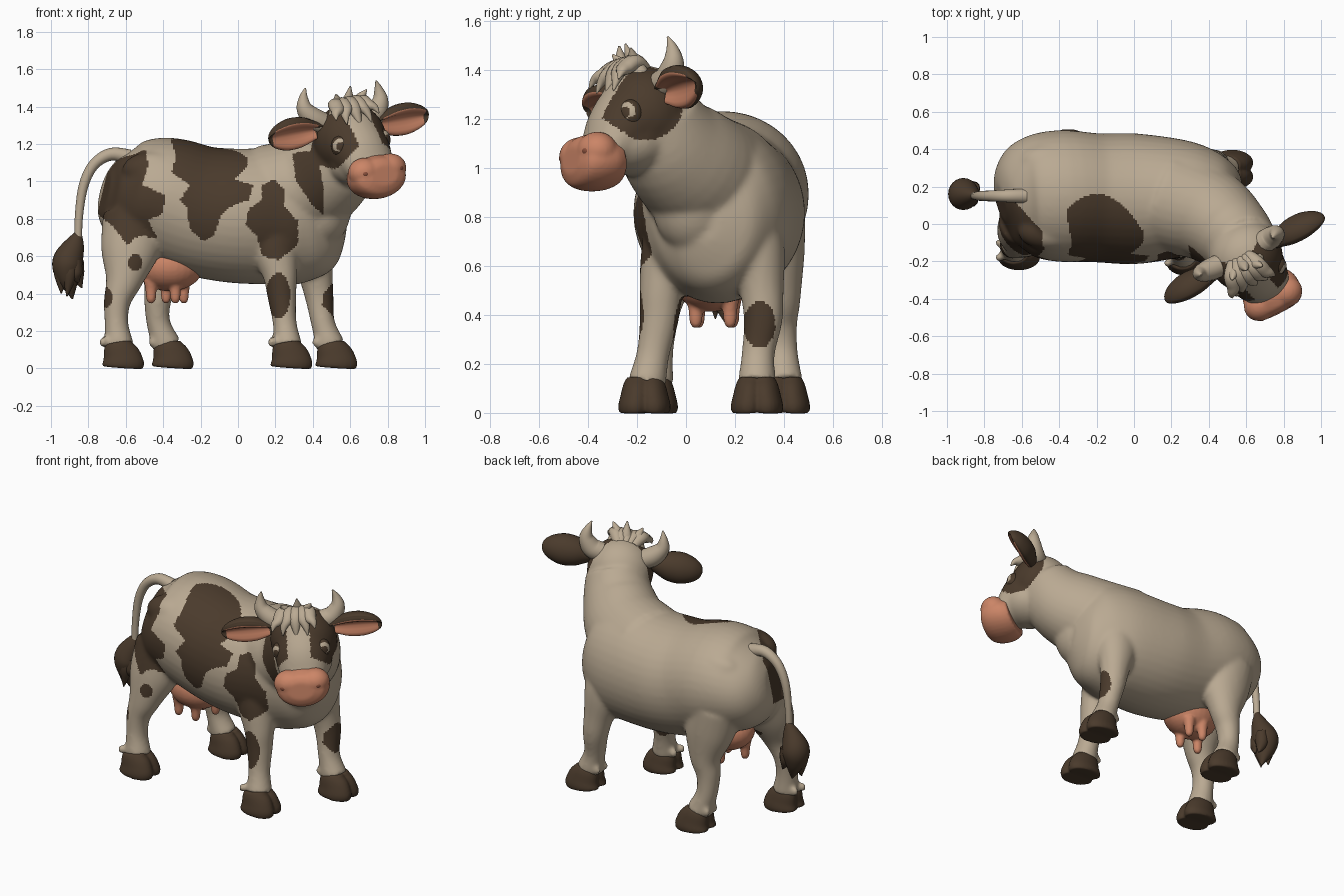
import bpy, bmesh, math
from mathutils import Vector, Matrix

if "Cube" in bpy.data.objects:
    bpy.data.objects.remove(bpy.data.objects["Cube"])


def material(name, r, g, b):
    m = bpy.data.materials.new(name)
    m.diffuse_color = (r, g, b, 1)
    m.use_nodes = True
    m.node_tree.nodes["Principled BSDF"].inputs["Base Color"].default_value = m.diffuse_color
    return m


CREAM = material("cream", .49, .40, .29)
BROWN = material("dark brown", .069, .043, .025)
PINK = material("salmon pink", .60, .235, .135)
NOSTRIL = material("deep pink", .25, .08, .045)

# Head frame: side, forward and up axes of the turned, slightly tilted head
L = Vector((.876, .459, .146)).normalized()
F = Vector((.464, -.886, 0)).normalized()
U = F.cross(L).normalized()
H = Vector((.60, -.17, 1.20))
HEAD = Matrix((L, F, U)).transposed().to_4x4()
HEAD.translation = H
WORLD = Matrix.Identity(4)


def resample(pts, n):
    """Smooth curve through tuples of centre and radii."""
    out = []
    for i in range(len(pts) - 1):
        p0, p1, p2, p3 = (pts[max(i - 1, 0)], pts[i], pts[i + 1], pts[min(i + 2, len(pts) - 1)])
        for k in range(n):
            t = k / n
            out.append([b + .5 * t * (c - a + t * (2 * a - 5 * b + 4 * c - d + t * (3 * (b - c) + d - a)))
                        for a, b, c, d in zip(p0, p1, p2, p3)])
    return out + [list(pts[-1])]


def loft(bm, pts, up, frame=WORLD, seg=24, n=5):
    """Tube through (x, y, z, side radius, up radius)."""
    pts = resample(pts, n)
    cs = [Vector(p[:3]) for p in pts]
    rings = []
    for i, p in enumerate(pts):
        t = (cs[min(i + 1, len(cs) - 1)] - cs[max(i - 1, 0)]).normalized()
        side = t.cross(Vector(up)).normalized()
        v = side.cross(t)
        a, b = max(p[3], .003), max(p[4], .003)
        rings.append([bm.verts.new(frame @ (cs[i] + side * a * math.cos(w) + v * b * math.sin(w)))
                      for w in (2 * math.pi * k / seg for k in range(seg))])
    for r, s in zip(rings, rings[1:]):
        for k in range(seg):
            j = (k + 1) % seg
            bm.faces.new((r[k], r[j], s[j], s[k]))
    bm.faces.new(rings[0])
    bm.faces.new(rings[-1])


def ball(bm, c, r, frame=WORLD, u=28, v=18):
    m = frame @ Matrix.Translation(c) @ Matrix.Diagonal((*r, 1))
    bmesh.ops.create_uvsphere(bm, u_segments=u, v_segments=v, radius=1, matrix=m)


def finish(bm, name, mats, voxel=0, smooth=0):
    bmesh.ops.recalc_face_normals(bm, faces=bm.faces[:])
    me = bpy.data.meshes.new(name)
    bm.to_mesh(me)
    bm.free()
    ob = bpy.data.objects.new(name, me)
    bpy.context.collection.objects.link(ob)
    if voxel:
        rm = ob.modifiers.new("fuse", 'REMESH')
        rm.mode, rm.voxel_size = 'VOXEL', voxel
        sm = ob.modifiers.new("soften", 'SMOOTH')
        sm.factor, sm.iterations = .5, smooth
        dg = bpy.context.evaluated_depsgraph_get()
        me = bpy.data.meshes.new_from_object(ob.evaluated_get(dg))
        ob.modifiers.clear()
        ob.data = me
        me.materials.clear()
    for m in mats:
        me.materials.append(m)
    me.shade_smooth()
    if not voxel:
        me.set_sharp_from_angle(angle=math.radians(60))
    return ob


# Torso, with hip bones and brisket
bm = bmesh.new()
loft(bm, [(-.715, .12, .94, .10, .11), (-.67, .13, .93, .23, .20), (-.56, .145, .91, .32, .285),
          (-.40, .15, .90, .352, .338), (-.20, .14, .84, .345, .35), (0, .135, .815, .35, .36),
          (.20, .135, .815, .325, .365), (.35, .12, .81, .295, .36), (.46, .10, .80, .24, .31),
          (.53, .08, .80, .16, .21), (.565, .07, .80, .07, .10)], (0, 0, 1), seg=40)
for y in (-.04, .33):
    ball(bm, (-.45, y, 1.06), (.17, .10, .10))
ball(bm, (.45, .03, .86), (.155, .17, .21))
# Neck
loft(bm, [(.18, .13, .92, .28, .28), (.39, .05, .98, .255, .26), (.53, -.06, 1.09, .215, .23),
          (.60, -.13, 1.22, .18, .18)], (0, 0, 1), seg=32)
# Skull, jaw and snout
ball(bm, (0, 0, .02), (.2, .19, .2), HEAD)
ball(bm, (0, .07, -.10), (.165, .17, .13), HEAD)
loft(bm, [(0, .02, .02, .18, .18), (0, .12, -.06, .165, .15), (0, .20, -.13, .135, .10),
          (0, .25, -.16, .11, .07)], (0, 0, 1), HEAD)

# Legs: foot position, offsets of the joints from the foot, joint heights, radii
FORE = ((.85, .12, .15), (.65, .115, .13), (.50, .09, .093), (.38, .08, .077), (.24, .068, .064), (.12, .08, .08))
HIND = ((.80, .15, .18), (.62, .125, .155), (.47, .09, .10), (.36, .075, .073), (.24, .068, .064), (.12, .08, .08))
LEGS = (
    (.285, -.17, FORE, (-.11, -.09, -.06, -.05, -.035, -.02), (.15, .10, .07, .06, .035, .01)),
    (.525, .29, FORE, (-.18, -.14, -.11, -.09, -.07, -.03), (-.03, .0, .02, .025, .005, 0)),
    (-.615, -.14, HIND, (.07, .035, .005, -.03, -.035, -.02), (.15, .09, .045, .03, .02, .01)),
    (-.35, .40, HIND, (-.10, -.07, -.06, -.08, -.075, -.03), (-.06, -.04, -.02, -.02, -.01, 0)))
for x, y, joints, dx, dy in LEGS:
    loft(bm, [(x + a, y + b, z, ry, rx) for (z, ry, rx), a, b in zip(joints, dx, dy)], (1, 0, 0))
    for s in (-1, 1):   # dewclaws
        ball(bm, (x - .105, y + s * .04, .14), (.026, .022, .03))
hide = finish(bm, "hide", (CREAM, BROWN), .011, 16)

# Coat patches on the near flank, as outlines in x and z
RUMP = [(-.7, 1.24), (-.5, 1.2), (-.48, 1.09), (-.51, .98), (-.39, .925), (-.40, .83), (-.48, .79),
        (-.43, .695), (-.53, .71), (-.59, .66), (-.67, .76), (-.78, .85), (-.78, 1.15)]
FLANK = [(-.37, 1.25), (.05, 1.25), (.05, 1.08), (-.02, 1.01), (.08, .98), (.06, .9), (-.03, .87), (-.09, .82),
         (-.13, .71), (-.19, .68), (-.26, .75), (-.27, .855), (-.31, .9), (-.26, .98), (-.355, 1.05), (-.33, 1.14)]
SHOULDER = [(.195, 1.015), (.25, .95), (.24, .87), (.32, .79), (.32, .66), (.22, .58), (.13, .6), (.1, .71),
            (.04, .765), (.06, .855), (.13, .9), (.13, .98)]
NECK = [(.29, 1.15), (.42, 1.17), (.46, .95), (.455, .82), (.4, .87), (.31, 1.0)]
SPOTS = [(.215, .39, .065, .12), (-.55, .565, .04, .045), (-.71, .38, .04, .055)]


def inside(x, z, poly):
    hit = False
    for (x1, z1), (x2, z2) in zip(poly, poly[1:] + poly[:1]):
        if (z1 > z) != (z2 > z) and x < x1 + (z - z1) * (x2 - x1) / (z2 - z1):
            hit = not hit
    return hit


def oval(x, z, cx, cz, rx, rz):
    return ((x - cx) / rx) ** 2 + ((z - cz) / rz) ** 2 < 1


for p in hide.data.polygons:
    x, y, z = p.center
    d = p.center - H
    l, f, u = d.dot(L), d.dot(F), d.dot(U)
    flank = (y < .16 - 3.2 * (x + .2) ** 2 and inside(x, z, FLANK)
             or y < .16 and (z < 1.05 or y < .08 - 1.1 * (x + .6)) and inside(x, z, RUMP)
             or y < .05 and (inside(x, z, SHOULDER) or inside(x, z, NECK) or any(oval(x, z, *s) for s in SPOTS)))
    far_knee = x > .45 and z < .5 and oval(y, z, .3, .36, .065, .095)
    eye_patch = abs(l) > .07 and oval(f, u, .08, .06, .165, .17)
    p.material_index = int(flank or far_knee or eye_patch)

# Cloven hooves
for i, (x, y, *_) in enumerate(LEGS):
    bm = bmesh.new()
    for s in (-1, 1):
        loft(bm, [(x, y + s * .038, .004, .064, .105), (x, y + s * .038, .02, .070, .114),
                  (x - .006, y + s * .033, .06, .066, .104), (x - .02, y + s * .028, .105, .060, .086),
                  (x - .026, y + s * .024, .137, .050, .070)], (1, 0, 0), n=3)
    finish(bm, ("near_front", "far_front", "near_back", "far_back")[i] + "_hoof", (BROWN,), .008, 4)

# Muzzle with full upper lips
bm = bmesh.new()
loft(bm, [(0, .165, -.17, .135, .10), (0, .215, -.178, .158, .115), (0, .28, -.178, .158, .115),
          (0, .33, -.172, .135, .095), (0, .352, -.17, .08, .055)], (0, 0, 1), HEAD, 32)
for s in (-1, 1):
    ball(bm, (s * .078, .27, -.142), (.09, .082, .078), HEAD)
finish(bm, "muzzle", (PINK,), .009, 5)

for s, side in ((-1, "near"), (1, "far")):
    # Nostril
    bm = bmesh.new()
    ball(bm, (s * .10, .335, -.146), (.024, .014, .018), HEAD)
    finish(bm, side + "_nostril", (NOSTRIL,))

    # Eye: dark ball with a pale crescent round the pupil
    bm = bmesh.new()
    c = Vector((s * .122, .124, .005))
    ball(bm, c, (.052, .050, .06), HEAD, 40, 30)
    eye = finish(bm, side + "_eye", (BROWN, CREAM))
    gaze = Vector((s * .5, .86, .05)).normalized()
    inv = HEAD.inverted()
    for p in eye.data.polygons:
        d = (inv @ p.center - c).normalized()
        ring = .62 < d.dot(gaze) < .88
        p.material_index = int(ring and d.z - s * d.x * .5 > -.75)

    # Horn
    bm = bmesh.new()
    du = -.012 * s
    loft(bm, [(s * .12, -.02, .12, .06, .06), (s * .185, -.025, .15 + du, .06, .06),
              (s * .228, -.03, .21 + du, .045, .045), (s * .228, -.03, .27 + du, .025, .025),
              (s * .214, -.02, .322 + du, .004, .004)], (0, 1, 0), HEAD, 18)
    finish(bm, side + "_horn", (CREAM,))

    # Ear: cupped leaf with pink lining, opening forward and down
    bm = bmesh.new()
    seg, rings = 32, []
    leaf = resample([(.15, .03, .04), (.21, .058, .06), (.28, .088, .08), (.36, .094, .08),
                     (.43, .072, .06), (.472, .04, .03), (.485, .008, .008)], 5)
    ct, st = math.cos(.5), math.sin(.5)
    for l, a, b in leaf:
        ring = []
        for k in range(seg):
            w = 2 * math.pi * k / seg
            h, e = math.sin(w), a * math.cos(w)
            depth = b * h if h < 0 else b * (.45 * math.sin(2 * w) ** 2 - .25 * h)
            ring.append(bm.verts.new(HEAD @ Vector((s * l, .01 + depth * ct + e * st,
                                                    .09 - .01 * s + e * ct - depth * st))))
        rings.append(ring)
    for i, (r, q) in enumerate(zip(rings, rings[1:])):
        for k in range(seg):
            j = (k + 1) % seg
            face = bm.faces.new((r[k], r[j], q[j], q[k]))
            face.material_index = int(3 <= k < seg // 2 - 2 and 3 < i < len(rings) - 8)
    bm.faces.new(rings[0])
    bm.faces.new(rings[-1])
    finish(bm, side + "_ear", (BROWN, PINK))

# Forelock: short tufts falling forward and a few standing up
bm = bmesh.new()
for l, out, drop in ((-.11, -.04, .03), (-.06, -.03, .06), (-.01, 0, .09), (.04, .02, .07), (.08, .03, .03)):
    loft(bm, [(l * .5, .0, .19, .03, .03), (l * .8, .06, .225, .042, .035), (l, .115, .20, .038, .03),
              (l + out * .7, .145, .20 - drop * .6, .022, .018), (l + out, .165, .18 - drop, .003, .003)],
         (0, 0, 1), HEAD, 12, 4)
for l, f, tip in ((-.07, .03, .28), (.0, .02, .31), (.06, .04, .28)):
    loft(bm, [(l, f, .17, .05, .04), (l, f + .02, .23, .035, .03), (l * 1.4 + .01, f + .05, tip, .004, .004)],
         (0, 1, 0), HEAD, 12, 4)
finish(bm, "forelock", (CREAM,))

# Udder and teats
bm = bmesh.new()
ball(bm, (-.365, .10, .545), (.18, .15, .132))
for x, y in ((-.465, .05), (-.385, .19), (-.335, .04), (-.29, .18)):
    loft(bm, [(x, y, .47, .04, .04), (x, y, .42, .03, .03), (x, y, .38, .027, .027),
              (x, y, .355, .019, .019), (x, y, .346, .004, .004)], (1, 0, 0), seg=14, n=3)
finish(bm, "udder", (PINK,), .009, 3)

# Tail and its brush
bm = bmesh.new()
loft(bm, [(-.58, .15, 1.13, .04, .04), (-.68, .15, 1.145, .034, .034), (-.77, .15, 1.09, .029, .029),
          (-.825, .15, .98, .026, .026), (-.85, .15, .82, .022, .022), (-.855, .15, .66, .02, .02)],
     (0, 1, 0), seg=16)
finish(bm, "tail", (CREAM,))
bm = bmesh.new()
loft(bm, [(-.85, .155, .73, .015, .015), (-.875, .155, .66, .055, .05), (-.91, .16, .57, .082, .085),
          (-.91, .16, .49, .065, .07), (-.895, .16, .42, .03, .035), (-.885, .16, .37, .003, .003)], (0, 1, 0))
for x, y, tx, tz in ((-.945, .15, -.945, .40), (-.86, .19, -.835, .43), (-.90, .12, -.915, .385), (-.87, .13, -.85, .46)):
    loft(bm, [(x, y, .58, .035, .035), (x, y, .50, .038, .038), (tx, y, tz, .003, .003)], (0, 1, 0), seg=12)
finish(bm, "tail_brush", (BROWN,))
